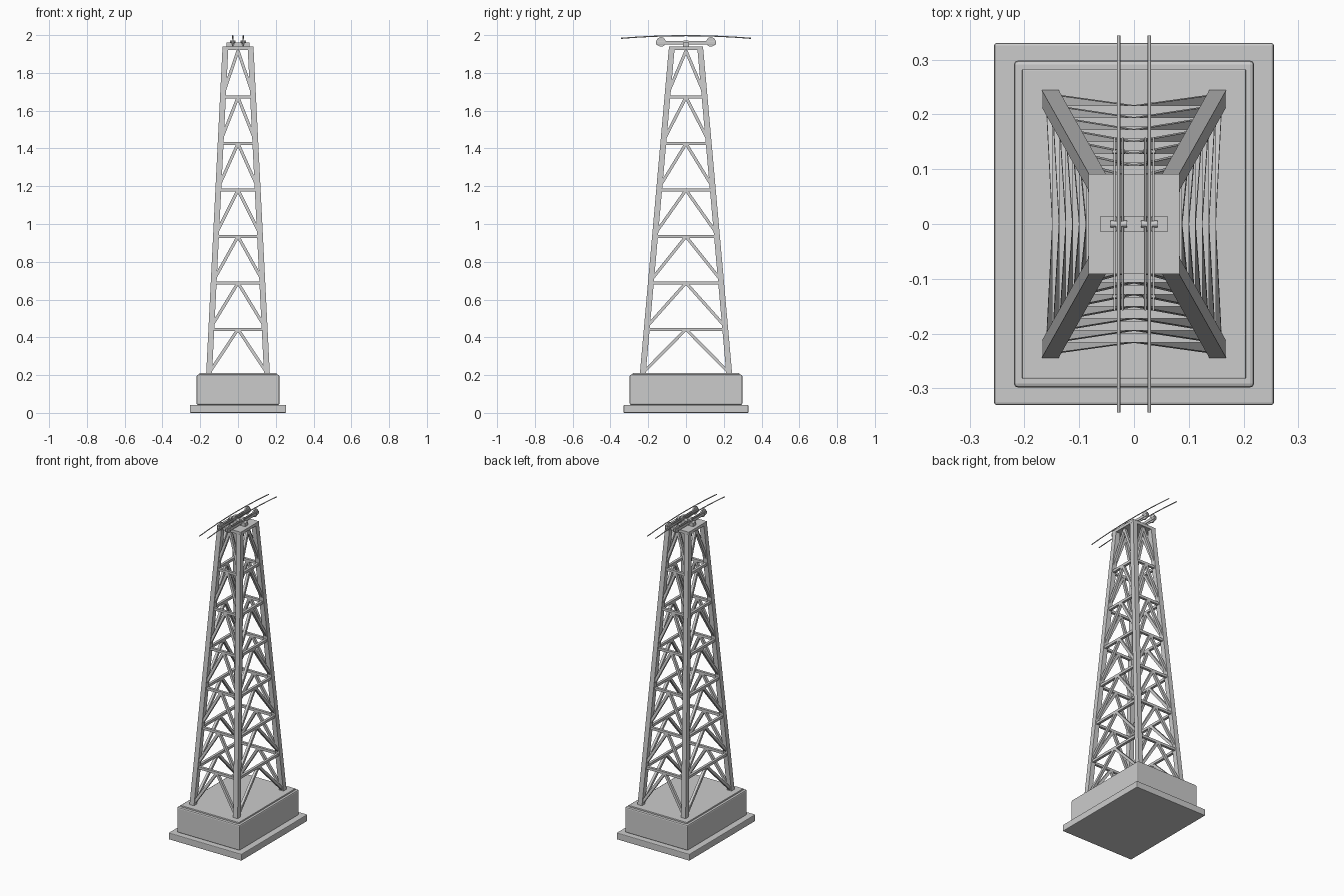
import bpy, math
from mathutils import Vector

if "Cube" in bpy.data.objects:
    bpy.data.objects.remove(bpy.data.objects["Cube"])


def mesh_obj(name, verts, faces):
    me = bpy.data.meshes.new(name)
    me.from_pydata(verts, [], faces)
    ob = bpy.data.objects.new(name, me)
    bpy.context.collection.objects.link(ob)
    return ob


BOX = [(3, 2, 1, 0), (4, 5, 6, 7), (0, 1, 5, 4), (1, 2, 6, 5), (2, 3, 7, 6), (3, 0, 4, 7)]
CORNERS = [(-1, -1), (1, -1), (1, 1), (-1, 1)]


def box(name, x, y, z0, z1, hx, hy, bevel=0):
    """Box by centre x, y, height range and half sizes."""
    v = [(x + a * hx, y + b * hy, z) for z in (z0, z1) for a, b in CORNERS]
    ob = mesh_obj(name, v, BOX)
    if bevel:
        m = ob.modifiers.new("bevel", 'BEVEL')
        m.width, m.segments = bevel, 2
    return ob


def strut(name, p, q, w, normal):
    """Square bar between two points, with one side facing along normal."""
    p, q = Vector(p), Vector(q)
    d = (q - p).normalized()
    u = d.cross(Vector(normal)).normalized()
    n = u.cross(d)
    v = [e + (u * a + n * b) * w / 2 for e in (p, q) for a, b in CORNERS]
    return mesh_obj(name, v, BOX)


def cyl_x(name, x, y, z, r, depth, n=20):
    bpy.ops.mesh.primitive_cylinder_add(vertices=n, radius=r, depth=depth,
                                        location=(x, y, z), rotation=(0, math.pi / 2, 0))
    ob = bpy.context.object
    ob.name = name
    bpy.ops.object.shade_smooth_by_angle(angle=math.radians(40))
    return ob


# Concrete foundation
box("foundation_slab", 0, 0, 0, 0.042, 0.255, 0.33, 0.004)
box("foundation_block", 0, 0, 0.042, 0.202, 0.219, 0.298, 0.007)
box("foundation_cap", 0, 0, 0.2, 0.211, 0.204, 0.282, 0.002)

# Tapering lattice legs
Z0, Z1, H = 0.205, 1.925, 0.0155


def leg_xy(z):
    t = (z - Z0) / (Z1 - Z0)
    return 0.153 + t * (0.067 - 0.153), 0.229 + t * (0.076 - 0.229)


for sx, sy in CORNERS:
    v = []
    for z in (Z0, Z1):
        lx, ly = leg_xy(z)
        v += [(sx * lx + a * H, sy * ly + b * H, z) for a, b in CORNERS]
    mesh_obj("tower_leg", v, BOX)

# Bracing on all four faces: inverted V in each panel, horizontal at each level
levels = [Z0 + i * (Z1 - Z0) / 7 for i in range(8)]
for i in range(7):
    za, zb = levels[i], levels[i + 1] - 0.008
    (xa, ya), (xb, yb) = leg_xy(za), leg_xy(zb)
    for s in (-1, 1):
        for t in (-1, 1):
            strut("front_back_diagonal", (t * xa, s * ya, za + 0.006), (0, s * yb, zb), 0.016, (0, 1, 0))
            strut("side_diagonal", (s * xa, t * ya, za + 0.006), (s * xb, 0, zb), 0.016, (1, 0, 0))
        if i < 6:
            strut("front_back_horizontal", (-xb, s * yb, zb), (xb, s * yb, zb), 0.016, (0, 1, 0))
            strut("side_horizontal", (s * xb, -yb, zb), (s * xb, yb, zb), 0.016, (1, 0, 0))

# Head plate and cross beam
box("head_plate", 0, 0, 1.922, 1.94, 0.083, 0.091)
box("cross_beam", 0, 0, 1.94, 1.962, 0.061, 0.015)

# Cable supports
for s in (-1, 1):
    cx = s * 0.028
    for d in (-1, 1):
        px = cx + d * 0.0075
        box("rocker_side_plate", px, 0, 1.951, 1.969, 0.002, 0.158, 0.0015)
    cyl_x("rocker_axle", cx, 0, 1.966, 0.006, 0.03, 12)
    box("rocker_pivot", cx, 0, 1.955, 1.972, 0.005, 0.013)
    for y in (-0.132, 0.132):
        cyl_x("cable_sheave", cx, y, 1.964, 0.025, 0.008, 24)
        cyl_x("sheave_axle", cx, y, 1.962, 0.004, 0.023, 10)

    # Sagging track rope
    cu = bpy.data.curves.new("track_cable", 'CURVE')
    cu.dimensions = '3D'
    cu.bevel_depth, cu.bevel_resolution, cu.use_fill_caps = 0.003, 2, True
    sp = cu.splines.new('POLY')
    N = 24
    sp.points.add(N)
    for k in range(N + 1):
        y = -0.344 + 0.688 * k / N
        sp.points[k].co = (cx, y, 1.997 - 0.014 * (y / 0.344) ** 2, 1)
    sp.use_smooth = True
    ob = bpy.data.objects.new("track_cable", cu)
    bpy.context.collection.objects.link(ob)
    bpy.ops.object.select_all(action='DESELECT')
    ob.select_set(True)
    bpy.context.view_layer.objects.active = ob
    bpy.ops.object.convert(target='MESH')
